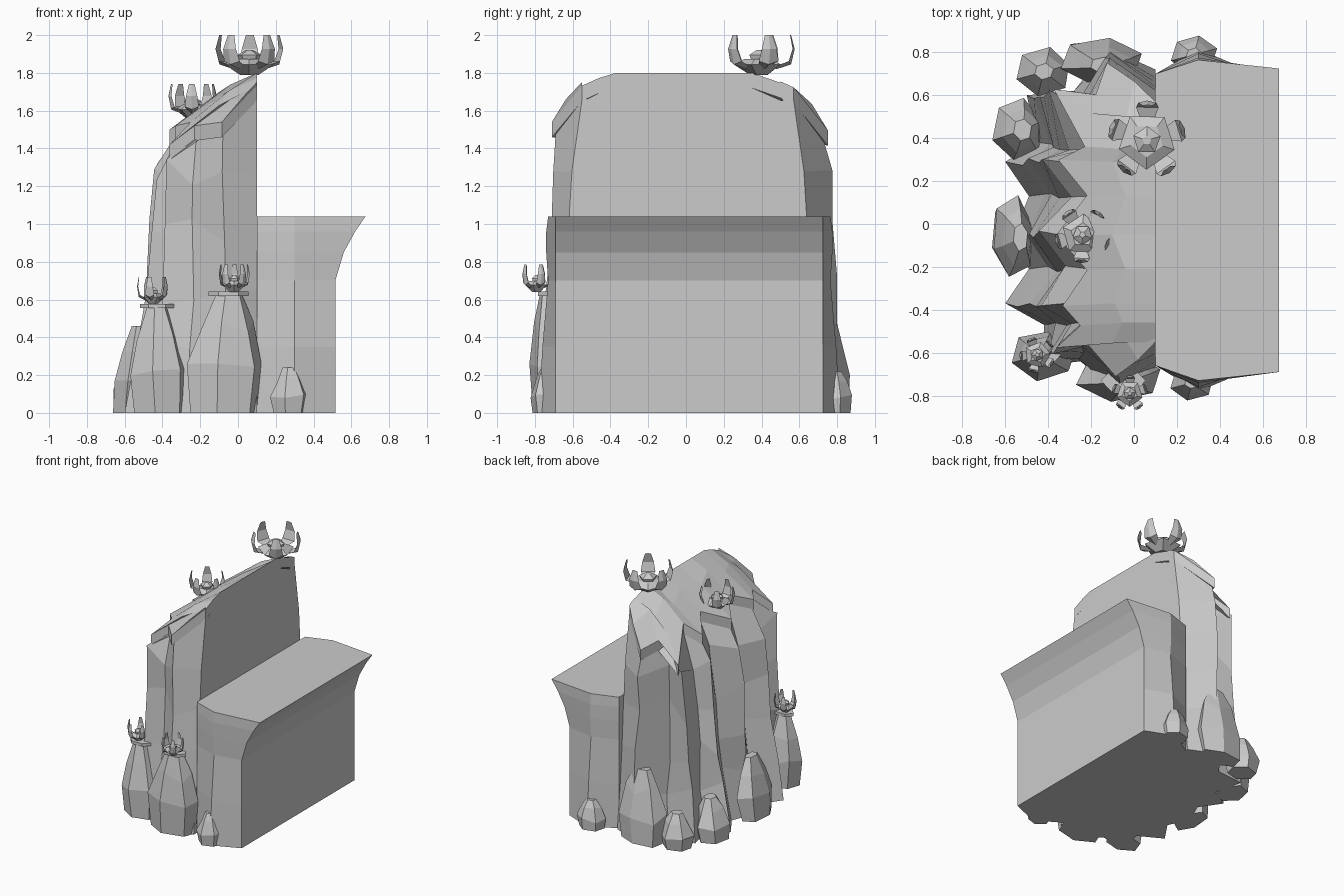
import bpy, bmesh, math, random
from mathutils import Vector

random.seed(4)
cube = bpy.data.objects.get("Cube")
if cube:
    bpy.data.objects.remove(cube, do_unlink=True)

stone = bpy.data.materials.new("grey stone")
stone.use_nodes = True
grey = (0.6, 0.6, 0.6, 1)
stone.diffuse_color = grey
stone.node_tree.nodes["Principled BSDF"].inputs["Base Color"].default_value = grey


def finish(bm, name):
    bmesh.ops.recalc_face_normals(bm, faces=bm.faces)
    mesh = bpy.data.meshes.new(name)
    bm.to_mesh(mesh)
    bm.free()
    mesh.materials.append(stone)
    obj = bpy.data.objects.new(name, mesh)
    bpy.context.collection.objects.link(obj)
    return obj


def add_rings(bm, rings, caps=(True, True)):
    """Skin a stack of closed rings, with optional end faces."""
    rows = [[bm.verts.new(p) for p in ring] for ring in rings]
    n = len(rows[0])
    for low, high in zip(rows, rows[1:]):
        for i in range(n):
            j = (i + 1) % n
            bm.faces.new((low[i], low[j], high[j], high[i]))
    for row, wanted in ((rows[0], caps[0]), (rows[-1], caps[1])):
        if wanted:
            bm.faces.new(row)
    return rows


def slope(x, y):
    """Height of the sloping cap."""
    return 1.8 - 0.65 * (0.1 - x) - 0.45 * max(0, abs(y) - 0.4)


# Zigzag outline of the cliff: base x, base y, top x, top y
outline = [
    (0.10, -0.70, 0.10, -0.55), (-0.08, -0.78, -0.08, -0.69),
    (-0.25, -0.64, -0.22, -0.53), (-0.42, -0.66, -0.35, -0.56),
    (-0.42, -0.47, -0.24, -0.46), (-0.60, -0.37, -0.32, -0.37),
    (-0.49, -0.21, -0.21, -0.21), (-0.56, -0.05, -0.35, -0.05),
    (-0.49, 0.13, -0.21, 0.13), (-0.60, 0.29, -0.34, 0.29),
    (-0.45, 0.38, -0.22, 0.35), (-0.50, 0.60, -0.36, 0.61),
    (-0.28, 0.62, -0.20, 0.50), (-0.12, 0.82, -0.12, 0.73),
    (0.10, 0.72, 0.10, 0.57)]
last = len(outline) - 1

# Cliff columns, leaning inwards to the underside of the cap
rings = []
for z, t in ((0, 0), (0.35, 0.25), (0.65, 0.4), (0.98, 0.52), (1.28, 0.64), (None, 1)):
    ring = []
    for i, (bx, by, tx, ty) in enumerate(outline):
        x, y = bx + (tx - bx) * t, by + (ty - by) * t
        if z is None:
            h = slope(x, y) - 0.07
        else:
            h = z
            if z and 0 < i < last:
                x += random.uniform(-0.02, 0.02)
                y += random.uniform(-0.02, 0.02)
                h += random.uniform(-0.08, 0.08)
        ring.append((x, y, h))
    rings.append(ring)
bm = bmesh.new()
rows = add_rings(bm, rings, (True, False))
ridge = [bm.verts.new((0.1, max(-0.55, min(0.57, p[3])), slope(0.1, p[3]) - 0.08)) for p in outline]
for i in range(last):
    bm.faces.new((rows[-1][i], rows[-1][i + 1], ridge[i + 1], ridge[i]))
bm.faces.new(ridge)
bmesh.ops.remove_doubles(bm, verts=bm.verts, dist=0.001)
finish(bm, "cliff_columns")

# Overhanging cap: side band, facetted slope and flat end
bm = bmesh.new()
low, high, middle, crest, crest_low = [], [], [], [], []
for i, (_, _, x, y) in enumerate(outline):
    out = 1.0 if i in (0, last) else 1.03
    ridge_y = max(-0.55, min(0.57, y))
    px, py = (x - 0.1) * out + 0.1, y * out
    top = slope(px, py)
    low.append(bm.verts.new((px, py, top - 0.08)))
    high.append(bm.verts.new((px, py, top)))
    mx = 0.1 + (x - 0.1) * 0.45
    my = y * 0.6 + ridge_y * 0.4
    middle.append(bm.verts.new((mx, my, slope(mx, my) + random.uniform(0, 0.03))))
    crest.append(bm.verts.new((0.1, ridge_y, slope(0.1, ridge_y))))
    crest_low.append(bm.verts.new((0.1, ridge_y, slope(0.1, ridge_y) - 0.08)))
strip = [crest_low, low, high, middle, crest, crest_low]
for a, b in zip(strip, strip[1:]):
    for i in range(last):
        bm.faces.new((a[i], a[i + 1], b[i + 1], b[i]))
bmesh.ops.remove_doubles(bm, verts=bm.verts, dist=0.002)
finish(bm, "cliff_cap")

# Ledge block with its outer lip flaring outwards
rings = []
for z, outer, bulge in ((0, 0.515, 0.05), (0.35, 0.515, 0.03), (0.7, 0.515, 0.0),
                        (0.85, 0.56, 0.01), (0.96, 0.62, 0.01), (1.04, 0.675, 0.0)):
    rings.append([(0.1, -0.66, z), (0.3, -0.73 - bulge, z), (outer, -0.69, z),
                  (outer, 0.725, z), (0.3, 0.765 + bulge, z), (0.1, 0.70, z)])
bm = bmesh.new()
add_rings(bm, rings)
finish(bm, "ledge_block")


def boulder(name, x, y, rx, ry, height, tip=0.35, lean=(0, 0)):
    """Tapered six sided rock."""
    bm = bmesh.new()
    rings = []
    for t, r in ((0, 0.88), (0.36, 1), (0.72, 0.7), (1, tip)):
        ring = []
        for k in range(6):
            a = math.tau * (k + 0.3) / 6
            s = r * random.uniform(0.93, 1.07)
            h = t * height
            if 0 < t < 1:
                h += random.uniform(-0.07, 0.07) * height
            ring.append((x + lean[0] * t + rx * s * math.cos(a),
                         y + lean[1] * t + ry * s * math.sin(a), h))
        rings.append(ring)
    add_rings(bm, rings)
    finish(bm, name)


boulder("front_boulder", -0.07, -0.70, 0.21, 0.12, 0.63, lean=(0.02, -0.03))
boulder("front_corner_boulder", -0.41, -0.61, 0.16, 0.12, 0.56, lean=(-0.02, 0))
boulder("front_ledge_boulder", 0.27, -0.74, 0.10, 0.08, 0.24)
boulder("side_boulder", -0.58, -0.06, 0.10, 0.19, 0.46, lean=(0.05, 0))
boulder("side_rear_boulder", -0.55, 0.44, 0.12, 0.15, 0.32, lean=(0.03, 0))
boulder("rear_corner_boulder", -0.42, 0.71, 0.13, 0.11, 0.27)
boulder("rear_boulder", -0.16, 0.77, 0.19, 0.11, 0.56, lean=(0.02, -0.03))
boulder("rear_ledge_boulder", 0.28, 0.79, 0.11, 0.09, 0.22)


def plate(name, x, y, z, r):
    """Thin stone slab under a rosette."""
    bm = bmesh.new()
    rings = [[(x + r * math.cos(math.tau * k / 6), y + 0.6 * r * math.sin(math.tau * k / 6), h)
              for k in range(6)] for h in (z, z + 0.022)]
    add_rings(bm, rings)
    finish(bm, name)


plate("front_plate", -0.05, -0.73, 0.62, 0.105)
plate("corner_plate", -0.43, -0.61, 0.555, 0.09)


def rosette(name, x, y, z, r, h, turn):
    """Succulent: solid bowl, middle bud and five upright petals."""
    bm = bmesh.new()

    def spot(radius, angle, height, side=0):
        return Vector((x + r * (radius * math.cos(angle) - side * math.sin(angle)),
                       y + r * (radius * math.sin(angle) + side * math.cos(angle)),
                       z + h * height))

    angles = [turn + math.tau * k / 5 for k in range(5)]
    add_rings(bm, [[spot(s, a + math.pi / 5, t) for a in angles]
                   for s, t in ((0.3, 0), (0.78, 0.26), (0.45, 0.4))])
    add_rings(bm, [[spot(s, a, t) for a in angles]
                   for s, t in ((0.3, 0.35), (0.38, 0.5), (0.12, 0.62))])
    for a in angles:
        rows = [[bm.verts.new(spot(s, a, t, w * side)) for side in (-1, 1)]
                for s, t, w in ((0.5, 0.22, 0.16), (0.88, 0.34, 0.30),
                                (1.0, 0.65, 0.24), (0.92, 1.0, 0.12))]
        spine = [bm.verts.new(spot(s, a, t)) for s, t in
                 ((0.5, 0.14), (0.95, 0.26), (1.06, 0.65), (0.95, 1.0))]
        for i in range(3):
            for side in (0, 1):
                bm.faces.new((rows[i][side], rows[i + 1][side], spine[i + 1], spine[i]))
            bm.faces.new((rows[i][0], rows[i][1], rows[i + 1][1], rows[i + 1][0]))
        bm.faces.new((rows[3][0], rows[3][1], spine[3]))
    finish(bm, name)


rosette("summit_rosette", 0.06, 0.39, 1.79, 0.175, 0.21, 0.3)
rosette("slope_rosette", -0.24, -0.05, 1.56, 0.125, 0.18, 0.9)
rosette("front_rosette", -0.02, -0.79, 0.64, 0.08, 0.145, 0.3)
rosette("corner_rosette", -0.45, -0.61, 0.575, 0.08, 0.145, 0.7)
